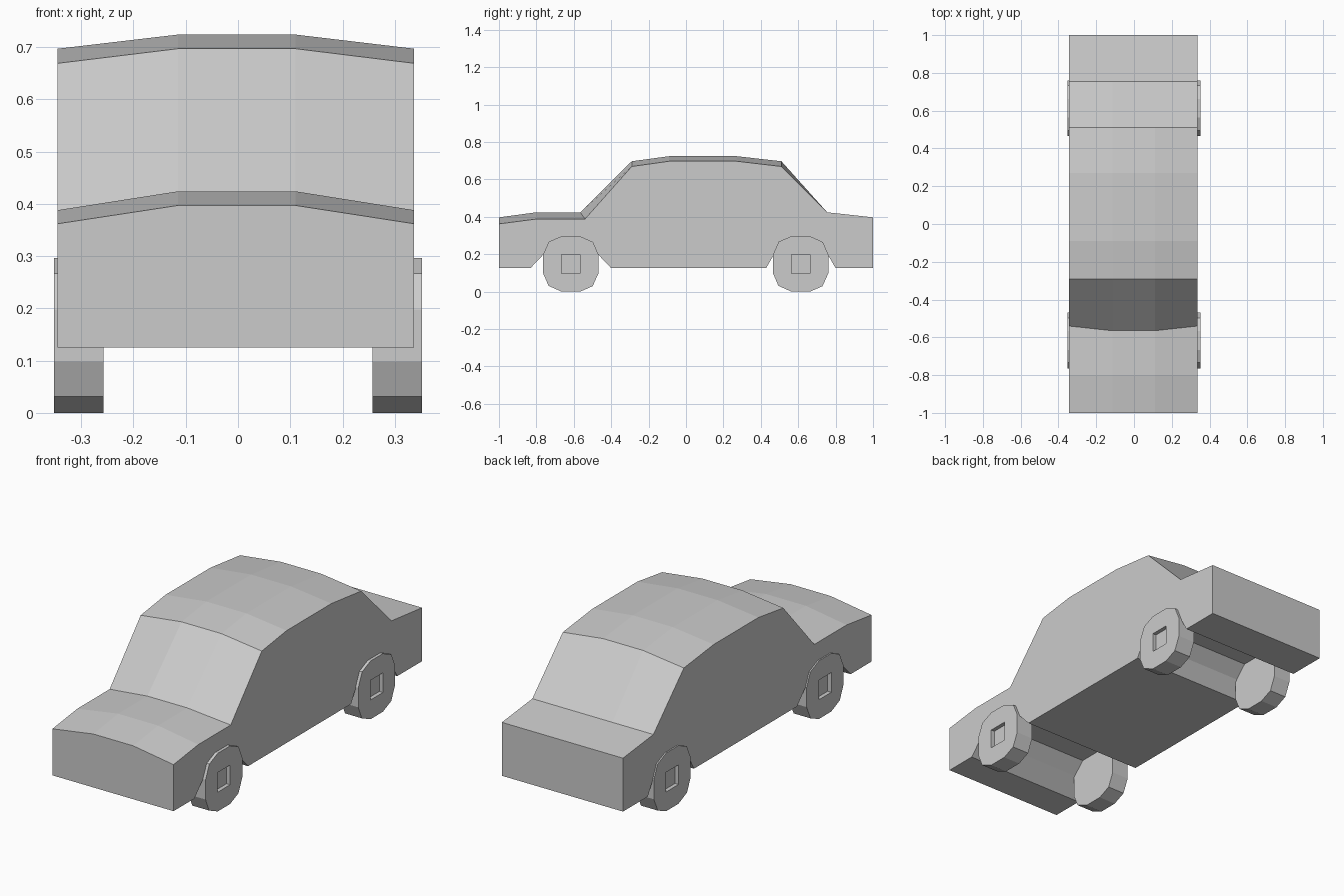
import bpy, bmesh

if "Cube" in bpy.data.objects:
    bpy.data.objects.remove(bpy.data.objects["Cube"])


def make_object(name, bm):
    bmesh.ops.recalc_face_normals(bm, faces=bm.faces[:])
    mesh = bpy.data.meshes.new(name)
    bm.to_mesh(mesh)
    bm.free()
    obj = bpy.data.objects.new(name, mesh)
    bpy.context.collection.objects.link(obj)
    return obj


def ring_faces(bm, a, b):
    n = len(a)
    for i in range(n):
        j = (i + 1) % n
        bm.faces.new((a[i], a[j], b[j], b[i]))


# Body: side profiles lofted across the width, with a gently crowned middle
SIDE_TOP = [(-1, .362), (-.8, .388), (-.54, .388), (-.29, .669), (-.09, .697),
            (.27, .697), (.51, .669), (.755, .424), (1, .397)]
MID_TOP = [(-1, .397), (-.8, .424), (-.565, .424), (-.29, .697), (-.09, .724),
           (.27, .724), (.51, .697), (.755, .424), (1, .397)]


def arch(centre, half):
    # Wheel arch outline, from rear to front
    shape = [(half, .125), (.14, .205), (.08, .265)]
    return ([(centre + y, z) for y, z in shape] +
            [(centre - y, z) for y, z in reversed(shape)])


UNDERSIDE = [(1, .125)] + arch(.614, .186) + arch(-.616, .216) + [(-1, .125)]

bm = bmesh.new()
sections = [[bm.verts.new((x, y, z)) for y, z in top + UNDERSIDE]
            for x, top in ((-.345, SIDE_TOP), (-.115, MID_TOP),
                           (.11, MID_TOP), (.337, SIDE_TOP))]
for a, b in zip(sections, sections[1:]):
    ring_faces(bm, a, b)
bm.faces.new(sections[0])
bm.faces.new(sections[-1])
make_object("car_body", bm)


# Wheels: twelve-sided discs with a square recessed hub on the outside
def wheel(name, side, cy):
    bm = bmesh.new()
    quadrant = [(.148, .05), (.119, .117), (.05, .148)]
    rim = []
    hub = []
    for k in range(4):
        for y, z in quadrant + [(.05, .05)]:
            for _ in range(k):
                y, z = -z, y
            (hub if len(hub) * 3 + 3 == len(rim) else rim).append((y, z))

    def loop(points, x):
        return [bm.verts.new((side * x, cy + y, .148 + z)) for y, z in points]

    inner, outer = loop(rim, .257), loop(rim, .352)
    lip, floor = loop(hub, .352), loop(hub, .332)
    ring_faces(bm, inner, outer)
    ring_faces(bm, lip, floor)
    bm.faces.new(inner)
    bm.faces.new(floor)
    for k in range(4):
        n = (k + 1) % 4
        bm.faces.new((lip[k], *outer[3 * k:3 * k + 3]))
        bm.faces.new((lip[k], outer[3 * k + 2], outer[3 * n], lip[n]))
    make_object(name, bm)


for side, side_name in ((-1, "left"), (1, "right")):
    for cy, end_name in ((-.616, "front"), (.613, "rear")):
        wheel(f"{end_name}_{side_name}_wheel", side, cy)
